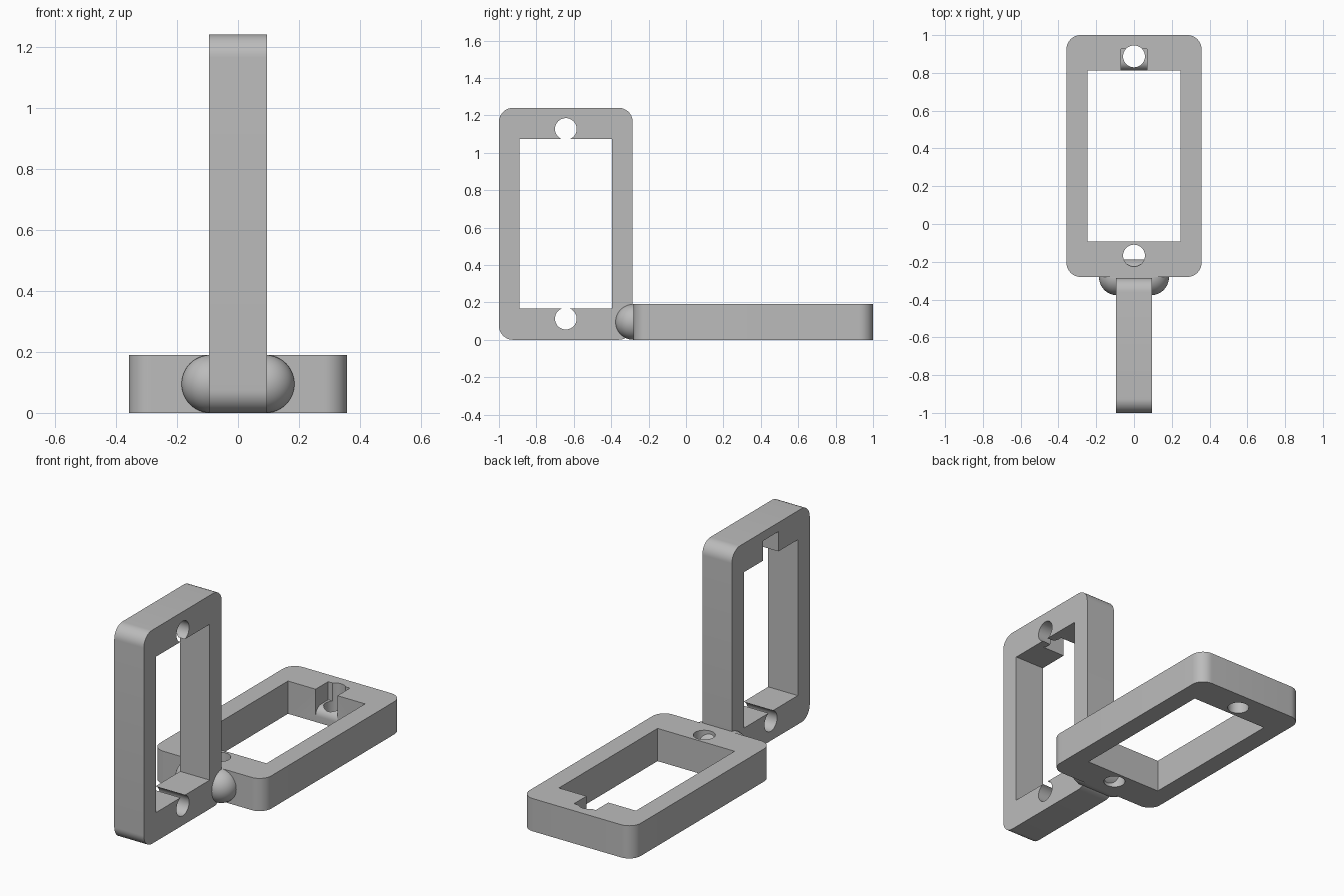
import bpy, bmesh, math
from mathutils import Matrix, Vector

cube = bpy.data.objects.get("Cube")
if cube:
    bpy.data.objects.remove(cube, do_unlink=True)

grey = bpy.data.materials.new("light_grey")
grey.use_nodes = True
colour = (0.5, 0.5, 0.5, 1)
grey.diffuse_color = colour
grey.node_tree.nodes["Principled BSDF"].inputs["Base Color"].default_value = colour

WIDTH, THICK, CORNER = 0.715, 0.19, 0.075
OPEN_W, OPEN_L, HOLE_R = 0.495, 0.905, 0.058


def arc(cx, cy, r, start, end, steps):
    """Points on an arc, angles in degrees."""
    angles = [math.radians(start + (end - start) * i / steps) for i in range(steps + 1)]
    return [(cx + r * math.cos(a), cy + r * math.sin(a)) for a in angles]


def prism(name, points, low, high):
    """Extrude a closed 2D profile along z."""
    bm = bmesh.new()
    face = bm.faces.new([bm.verts.new((x, y, low)) for x, y in points])
    new = bmesh.ops.extrude_face_region(bm, geom=[face])["geom"]
    verts = [v for v in new if isinstance(v, bmesh.types.BMVert)]
    bmesh.ops.translate(bm, verts=verts, vec=(0, 0, high - low))
    bmesh.ops.recalc_face_normals(bm, faces=bm.faces)
    mesh = bpy.data.meshes.new(name)
    bm.to_mesh(mesh)
    bm.free()
    obj = bpy.data.objects.new(name, mesh)
    bpy.context.collection.objects.link(obj)
    return obj


def activate(obj):
    bpy.ops.object.select_all(action='DESELECT')
    obj.select_set(True)
    bpy.context.view_layer.objects.active = obj


def cut(obj, cutter):
    mod = obj.modifiers.new("cut", 'BOOLEAN')
    mod.operation, mod.solver, mod.object = 'DIFFERENCE', 'EXACT', cutter
    activate(obj)
    bpy.ops.object.modifier_apply(modifier=mod.name)
    bpy.data.objects.remove(cutter, do_unlink=True)


def finish(obj):
    obj.data.materials.clear()
    obj.data.materials.append(grey)
    activate(obj)
    bpy.ops.object.shade_smooth_by_angle(angle=math.radians(30))


def make_frame(name, length, hole_gap, placement):
    """Rounded frame with a window, two screw holes and a cable notch."""
    w, l = WIDTH / 2 - CORNER, length / 2 - CORNER
    outline = []
    for i, (sx, sy) in enumerate([(1, 1), (-1, 1), (-1, -1), (1, -1)]):
        outline += arc(sx * w, sy * l, CORNER, 90 * i, 90 * i + 90, 12)
    frame = prism(name, outline, 0, THICK)

    # Window
    x, edge = OPEN_W / 2, OPEN_L / 2
    cut(frame, prism("window", [(-x, -edge), (x, -edge), (x, edge), (-x, edge)], -0.1, 0.3))

    # Cable notch with a rounded lip, profile drawn in y and z
    floor, lip, deep = 0.085, 0.05, edge + 0.115
    profile = [(edge - 0.03, 0.3), (deep, 0.3), (deep, floor)]
    profile += arc(edge + lip, floor - lip, lip, 90, 180, 10)
    profile += [(edge - 0.03, floor - lip)]
    notch = prism("notch", profile, -0.07, 0.07)
    notch.data.transform(Matrix(((0, 0, 1, 0), (1, 0, 0, 0), (0, 1, 0, 0), (0, 0, 0, 1))))
    cut(frame, notch)

    # Screw holes
    for side in (-1, 1):
        circle = arc(0, side * (edge + hole_gap), HOLE_R, 0, 360, 48)[:-1]
        cut(frame, prism("screw_hole", circle, -0.1, 0.3))

    frame.data.transform(placement)
    finish(frame)


# Flat frame, notch facing up
make_frame("flat_frame", 1.28, 0.075, Matrix.Translation((0, 0.36, 0)))

# Upright frame, notch facing -x
turn = Matrix(((0, 0, -1, 0), (-1, 0, 0, 0), (0, 1, 0, 0), (0, 0, 0, 1)))
make_frame("upright_frame", 1.24, 0.0545,
           Matrix.Translation((THICK / 2, -0.6425, 0.62)) @ turn)

# Rounded joint: a sphere stretched into a capsule along x
bm = bmesh.new()
bmesh.ops.create_uvsphere(bm, u_segments=48, v_segments=24, radius=THICK / 2)
bmesh.ops.rotate(bm, verts=bm.verts, cent=(0, 0, 0), matrix=Matrix.Rotation(math.pi / 2, 3, 'Y'))
middle = [e for e in bm.edges if all(abs(v.co.x) < 1e-5 for v in e.verts)]
bmesh.ops.split_edges(bm, edges=middle)
bm.faces.ensure_lookup_table()
for face_set in (1, -1):
    half = {v for f in bm.faces if f.calc_center_median().x * face_set > 0 for v in f.verts}
    bmesh.ops.translate(bm, verts=list(half), vec=Vector((face_set * 0.09, 0, 0)))
rims = [e for e in bm.edges if e.is_boundary]
bmesh.ops.bridge_loops(bm, edges=rims)
bmesh.ops.recalc_face_normals(bm, faces=bm.faces)
mesh = bpy.data.meshes.new("joint")
bm.to_mesh(mesh)
bm.free()
joint = bpy.data.objects.new("joint", mesh)
bpy.context.collection.objects.link(joint)
joint.location = (0, -0.282, THICK / 2)
finish(joint)
